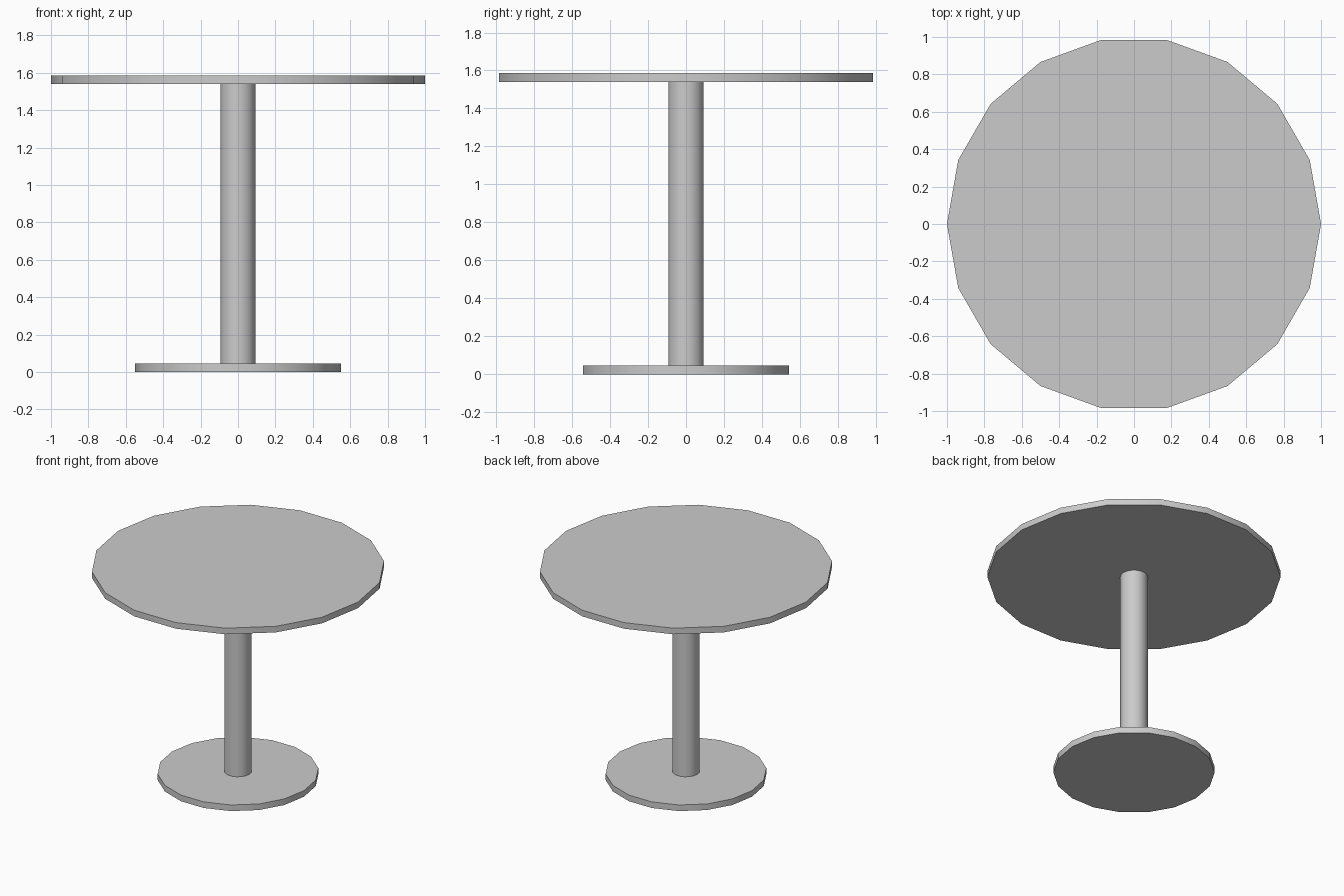
import bpy
import math

if "Cube" in bpy.data.objects:
    bpy.data.objects.remove(bpy.data.objects["Cube"])


def disc(name, radius, z0, z1, sides=18):
    """Upright cylinder with a corner on the x axis, between two heights."""
    bpy.ops.mesh.primitive_cylinder_add(
        vertices=sides, radius=radius, depth=z1 - z0,
        location=(0, 0, (z0 + z1) / 2), rotation=(0, 0, math.pi / 2))
    obj = bpy.context.object
    obj.name = name
    bpy.ops.object.transform_apply(location=False, rotation=True, scale=False)
    bpy.ops.object.shade_smooth_by_angle(angle=math.radians(30))
    return obj


# Round foot plate
disc("base", 0.55, 0.0, 0.046)
# Central column
disc("column", 0.094, 0.046, 1.54)
# Round table top
disc("table_top", 1.0, 1.54, 1.586)
